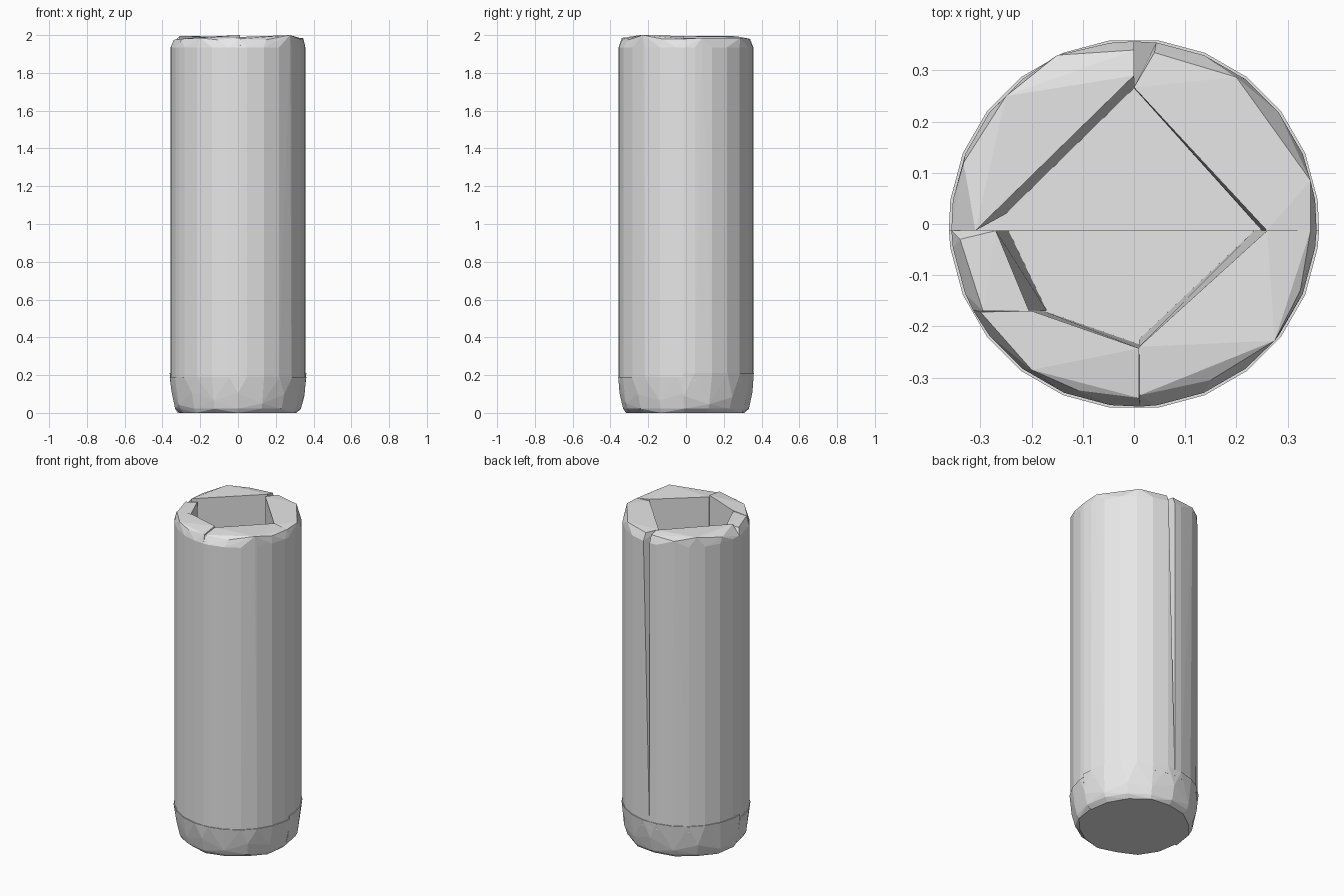
import bpy
import bmesh
import math
import random

random.seed(4)
cube = bpy.data.objects.get("Cube")
if cube:
    bpy.data.objects.remove(cube, do_unlink=True)

# Single plain grey
grey = bpy.data.materials.new("light grey")
grey.use_nodes = True
grey.diffuse_color = (0.8, 0.8, 0.8, 1)
grey.node_tree.nodes["Principled BSDF"].inputs["Base Color"].default_value = grey.diffuse_color

RADIUS = 0.357
SEAM = -0.013        # the front and back halves meet here
WALL_FOOT = 0.17
SHOULDER = 1.935


def hull(name, points):
    """Faceted convex solid around the given points."""
    bm = bmesh.new()
    for p in points:
        bm.verts.new(p)
    res = bmesh.ops.convex_hull(bm, input=bm.verts[:])
    spare = {v for v in res["geom_interior"] + res["geom_unused"]
             if isinstance(v, bmesh.types.BMVert)}
    bmesh.ops.delete(bm, geom=list(spare), context='VERTS')
    bmesh.ops.dissolve_limit(bm, angle_limit=0.01, verts=bm.verts[:], edges=bm.edges[:])
    bmesh.ops.recalc_face_normals(bm, faces=bm.faces[:])
    mesh = bpy.data.meshes.new(name)
    bm.to_mesh(mesh)
    bm.free()
    mesh.materials.append(grey)
    obj = bpy.data.objects.new(name, mesh)
    bpy.context.collection.objects.link(obj)
    return obj


def arc(start, end, z, radius=RADIUS):
    """Corners of a 24-sided ring between two angles, ends included."""
    angles = [start] + [a for a in (7.5 + 15 * i for i in range(24))
                        if start < a < end] + [end]
    return [(radius * math.cos(math.radians(a)),
             radius * math.sin(math.radians(a)), z) for a in angles]


def wall(name, foot, shoulder, inner_foot, rim):
    """Upright wall piece: curved outside, flat inside, chipped top edge."""
    points = arc(*foot, WALL_FOOT) + arc(*shoulder, SHOULDER)
    points += [(x, y, WALL_FOOT) for x, y in inner_foot]
    points += rim
    hull(name, points)


# Wall pieces, counter-clockwise from the left rear
wall("wall_back_left", (-2, 90), (-2, 83),
     [(0.25, SEAM), (0, 0.265)],
     [(0.26, SEAM, 1.985), (0, 0.267, 1.985), (0.04, 0.335, 1.98),
      (0.2, 0.287, 1.985), (0.345, 0.085, 1.985), (0.345, SEAM, 1.98)])
wall("wall_back_right", (90, 182), (90, 182),
     [(0, 0.265), (-0.25, 0.02)],
     [(0, 0.29, 1.99), (-0.255, 0.05, 1.99), (-0.31, SEAM, 1.995),
      (-0.333, 0.12, 1.97), (-0.25, 0.25, 1.995), (-0.15, 0.33, 1.975),
      (0, 0.34, 1.98)])
wall("wall_right", (182, 209), (182, 209),
     [(-0.245, SEAM), (-0.17, -0.17)],
     [(-0.27, SEAM, 1.985), (-0.205, -0.17, 1.985),
      (-0.34, -0.03, 1.975), (-0.295, -0.17, 1.98)])
wall("wall_front_right", (208, 272), (208, 272),
     [(-0.19, -0.165), (0.01, -0.235)],
     [(-0.2, -0.17, 1.99), (0.01, -0.243, 2.0), (0.01, -0.34, 1.985),
      (-0.11, -0.325, 1.975), (-0.2, -0.285, 1.985), (-0.3, -0.172, 1.98)])
wall("wall_front_left", (272, 358), (272, 358),
     [(0.01, -0.225), (0.235, SEAM)],
     [(0.01, -0.24, 1.99), (0.26, SEAM, 1.995), (0.345, SEAM, 1.98),
      (0.325, -0.13, 1.98), (0.275, -0.228, 2.0), (0.15, -0.305, 1.975),
      (0.01, -0.335, 1.98)])


# Solid base in two halves, with rough-cut facets
def base_half(name, start, end, top):
    points = arc(start, end, top, 0.362)
    steps = 8
    for i in range(steps + 1):
        a = math.radians(start + (end - start) * i / steps)
        low = i % 2
        r = 0.344 if low else 0.352
        z = (0.05 if low else 0.1) + random.uniform(-0.02, 0.02)
        points.append((r * math.cos(a), r * math.sin(a), z))
        foot = 0.312 + random.uniform(-0.008, 0.012)
        points.append((foot * math.cos(a), foot * math.sin(a), 0))
        points.append((0.333 * math.cos(a), 0.333 * math.sin(a), 0.022))
    hull(name, points)


base_half("base_back", -2, 182, 0.21)
base_half("base_front", 182, 358, 0.19)
